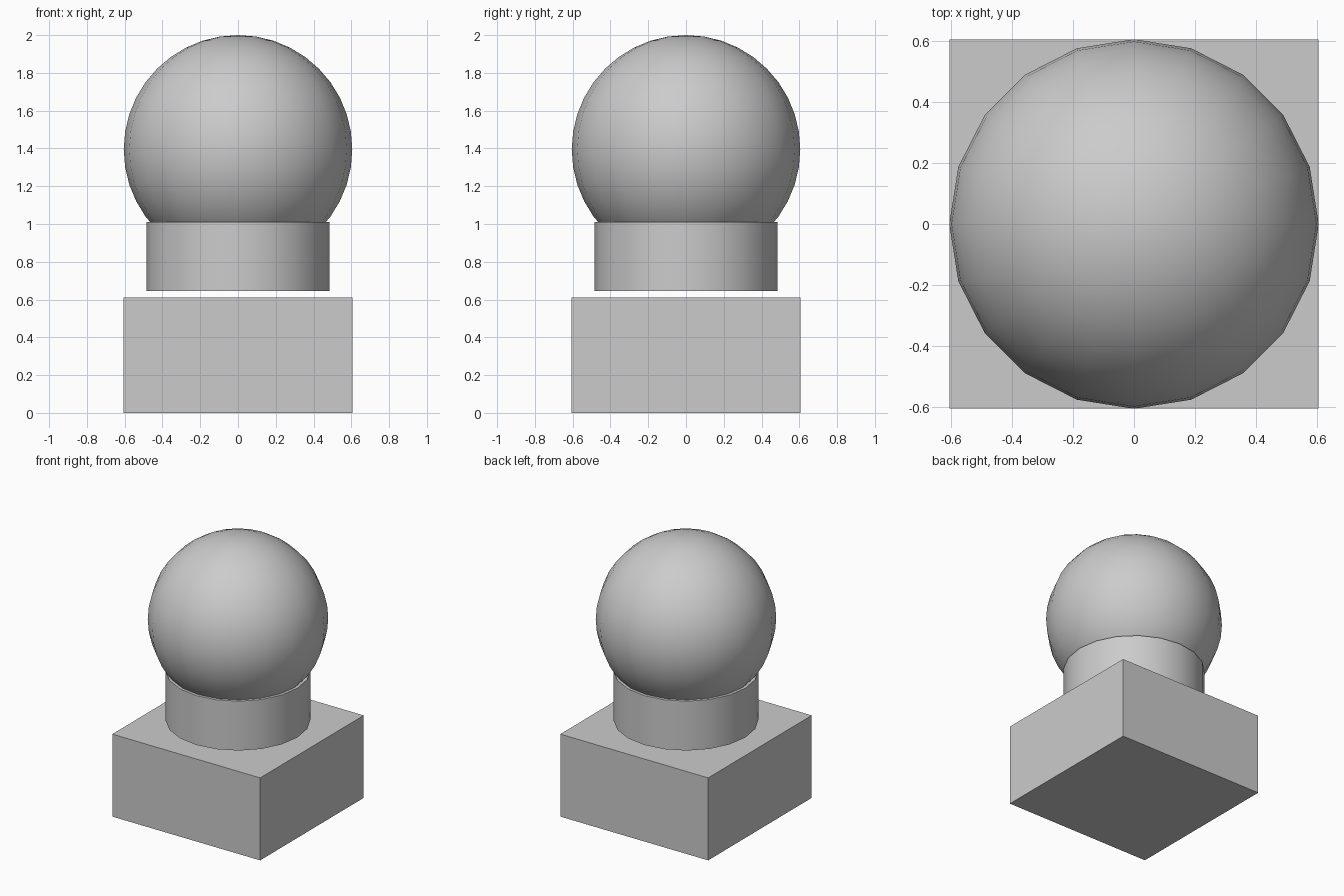
import bpy
import math

if "Cube" in bpy.data.objects:
    bpy.data.objects.remove(bpy.data.objects["Cube"])

SIDES = 20
HALF = 0.605


def finish(name, smooth=False):
    obj = bpy.context.object
    obj.name = name
    obj.data.name = name
    if smooth:
        bpy.ops.object.shade_smooth_by_angle(angle=math.radians(30))
    return obj


# square pedestal block
bpy.ops.mesh.primitive_cube_add(size=1, location=(0, 0, 0.305))
base = finish("base_block")
base.scale = (2 * HALF, 2 * HALF, 0.61)
bpy.ops.object.transform_apply(location=False, rotation=False, scale=True)

# round neck, floating just above the block
bpy.ops.mesh.primitive_cylinder_add(vertices=SIDES, radius=0.485, depth=0.365,
                                    location=(0, 0, 0.8275))
finish("neck", smooth=True)

# ball resting in the neck
bpy.ops.mesh.primitive_uv_sphere_add(segments=SIDES, ring_count=SIDES, radius=HALF,
                                     location=(0, 0, 2 - HALF))
finish("ball", smooth=True)
